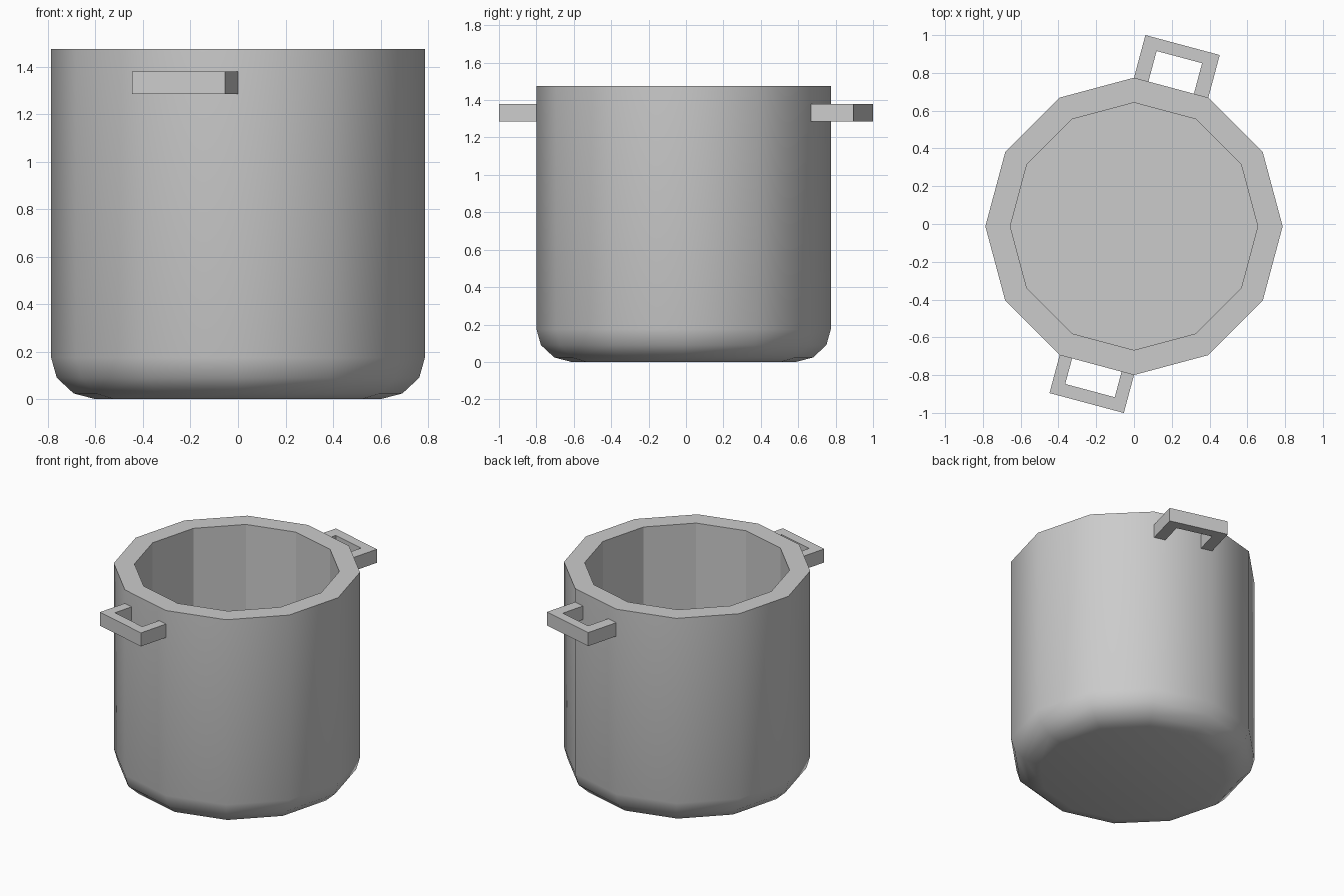
import bpy, bmesh, math
from math import sin, cos, pi, radians

if "Cube" in bpy.data.objects:
    bpy.data.objects.remove(bpy.data.objects["Cube"])

SIDES, R, CY = 12, 0.787, -0.0125
APOTHEM = R * cos(pi / SIDES)
HALF = R * sin(pi / SIDES)


def finish(name, bm):
    bmesh.ops.recalc_face_normals(bm, faces=bm.faces)
    me = bpy.data.meshes.new(name)
    bm.to_mesh(me)
    bm.free()
    ob = bpy.data.objects.new(name, me)
    bpy.context.collection.objects.link(ob)
    return ob


# Pot body: lathed profile (radius, height), outside bottom to inside floor
profile = [(0.60, 0.0), (0.692, 0.024), (0.763, 0.09), (R, 0.175),
           (R, 1.475), (0.655, 1.475), (0.655, 0.13)]
bm = bmesh.new()
rings = [[bm.verts.new((r * cos(2 * pi * i / SIDES), CY + r * sin(2 * pi * i / SIDES), z))
          for i in range(SIDES)] for r, z in profile]
for a, b in zip(rings, rings[1:]):
    for i in range(SIDES):
        j = (i + 1) % SIDES
        bm.faces.new((a[i], a[j], b[j], b[i]))
bm.faces.new(rings[0][::-1])
bm.faces.new(rings[-1])
pot = finish("pot_body", bm)

# Rounded outside, faceted inside
bpy.context.view_layer.objects.active = pot
pot.select_set(True)
bpy.ops.object.shade_smooth_by_angle(angle=radians(46))
for p in pot.data.polygons:
    x, y, z = p.center
    if z > 0.12 and math.hypot(x, y - CY) < 0.70:
        p.use_smooth = False
pot.select_set(False)


# Handles: U-shaped loops standing on one facet of the wall
def handle(name, angle, reach, leg, bar):
    inner = HALF - leg
    end, gap = APOTHEM + reach, APOTHEM + reach - bar
    outline = [(APOTHEM, -HALF), (end, -HALF), (end, HALF), (APOTHEM, HALF),
               (APOTHEM, inner), (gap, inner), (gap, -inner), (APOTHEM, -inner)]
    c, s = cos(radians(angle)), sin(radians(angle))
    bm = bmesh.new()
    face = bm.faces.new([bm.verts.new((u * c - v * s, CY + u * s + v * c, 1.285))
                         for u, v in outline])
    ext = bmesh.ops.extrude_face_region(bm, geom=[face], use_keep_orig=True)
    top = [e for e in ext["geom"] if isinstance(e, bmesh.types.BMVert)]
    bmesh.ops.translate(bm, verts=top, vec=(0, 0, 0.095))
    finish(name, bm)


handle("back_handle", 75, 0.2335, 0.079, 0.066)
handle("front_handle", 255, 0.208, 0.068, 0.068)
